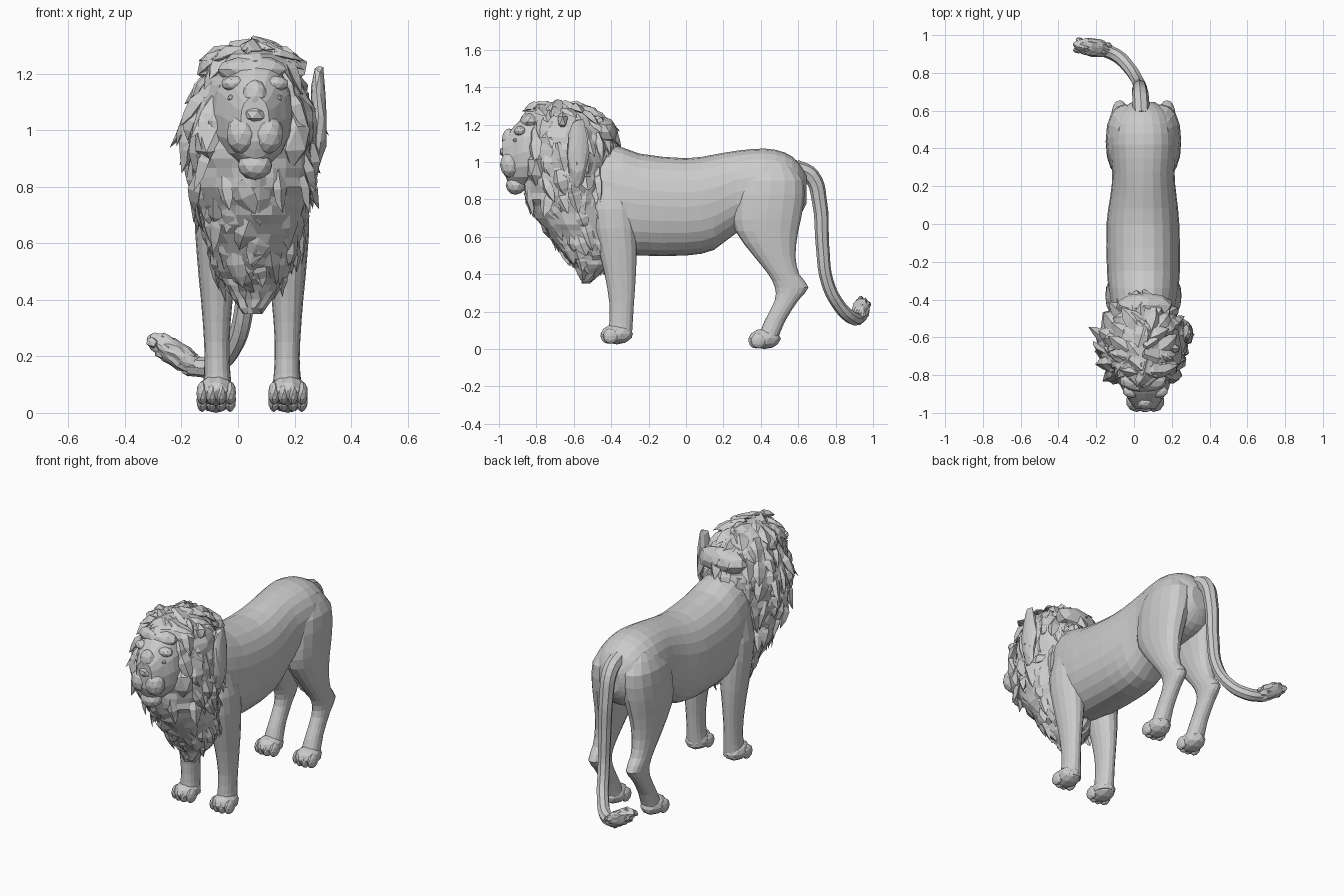
import bpy, bmesh, math, random
from mathutils import Vector, Matrix

if "Cube" in bpy.data.objects:
    bpy.data.objects.remove(bpy.data.objects["Cube"])

random.seed(4)
CX = 0.05  # body centre line


def finish(name, bm):
    bmesh.ops.recalc_face_normals(bm, faces=bm.faces)
    me = bpy.data.meshes.new(name)
    bm.to_mesh(me)
    bm.free()
    ob = bpy.data.objects.new(name, me)
    bpy.context.collection.objects.link(ob)
    return ob


def smooth_stations(st, n):
    """Catmull-Rom interpolation between stations."""
    out = []
    for i in range(len(st) - 1):
        a, b, c, d = st[max(i - 1, 0)], st[i], st[i + 1], st[min(i + 2, len(st) - 1)]
        for k in range(n):
            t = k / n
            out.append([0.5 * (2 * q + (r - p) * t + (2 * p - 5 * q + 4 * r - s) * t * t
                               + (3 * q - p - 3 * r + s) * t ** 3)
                        for p, q, r, s in zip(a, b, c, d)])
    return out + [list(st[-1])]


def loft(name, st, axis, sides=16, n=2, power=0.9, jitter=0.0):
    """Stations are (position on axis, low, high, x centre, half width)."""
    bm = bmesh.new()
    rings = []
    for t, lo, hi, xc, hw in smooth_stations(st, n):
        ring = []
        for k in range(sides):
            a = 2 * math.pi * k / sides
            c, s = math.cos(a), math.sin(a)
            u = math.copysign(abs(c) ** power, c) * hw + random.uniform(-jitter, jitter)
            v = (lo + hi) / 2 + math.copysign(abs(s) ** power, s) * (hi - lo) / 2
            v += random.uniform(-jitter, jitter)
            ring.append(bm.verts.new((xc + u, t, v) if axis == 'y' else (xc + u, v, t)))
        rings.append(ring)
    for r0, r1 in zip(rings, rings[1:]):
        for k in range(sides):
            j = (k + 1) % sides
            bm.faces.new((r0[k], r0[j], r1[j], r1[k]))
    bm.faces.new(rings[0])
    bm.faces.new(rings[-1])
    return finish(name, bm)


def blob(name, loc, size, rot=None, sub=2, jitter=0.0):
    bm = bmesh.new()
    bmesh.ops.create_icosphere(bm, subdivisions=sub, radius=1)
    for v in bm.verts:
        v.co *= 1 + random.uniform(-jitter, jitter)
    m = Matrix.Translation(loc) @ (rot or Matrix()) @ Matrix.Diagonal((*size, 1))
    bmesh.ops.transform(bm, matrix=m, verts=bm.verts)
    return finish(name, bm)


# Torso
loft("torso", [(-0.62, .62, 1.05, CX, .13), (-0.42, .52, 1.10, CX, .175), (-0.25, .50, 1.045, CX, .193),
               (0, .50, 1.02, CX - .003, .193), (.15, .53, 1.04, CX, .175), (.27, .62, 1.06, CX, .165),
               (.42, .64, 1.072, CX, .18), (.53, .66, 1.05, CX, .165), (.60, .70, 1.0, CX, .13),
               (.645, .78, .93, CX, .06)], 'y', sides=24)

# Legs and paws, both sides
for s, side in ((-1, "left"), (1, "right")):
    def leg(name, rows):
        loft(f"{name}_{side}", [(z, a, b, CX + s * dx, hw) for z, a, b, dx, hw in rows], 'z', sides=16)

    leg("front_leg", [(1.0, -.47, -.34, .09, .05), (.75, -.50, -.28, .12, .08), (.55, -.47, -.265, .122, .073),
                      (.40, -.435, -.268, .125, .056), (.25, -.41, -.278, .125, .045),
                      (.14, -.41, -.285, .123, .046), (.06, -.42, -.29, .123, .055)])
    leg("hind_leg", [(1.0, .38, .55, .075, .06), (.9, .28, .63, .09, .10), (.75, .25, .625, .105, .095),
                     (.63, .265, .60, .115, .08), (.5, .36, .585, .122, .062), (.4, .44, .605, .125, .05),
                     (.33, .475, .655, .125, .045), (.26, .475, .60, .125, .042),
                     (.15, .42, .53, .125, .045), (.05, .38, .49, .125, .055)])
    for pair, y0, z0 in (("front", -.37, .025), ("hind", .42, 0)):
        x = CX + s * .127
        blob(f"{pair}_paw_{side}", (x, y0, z0 + .055), (.066, .087, .055))
        for k in range(4):
            o = (k - 1.5) * .033
            blob(f"{pair}_toe_{side}_{k}", (x + o, y0 - .052 + abs(o) * .4, z0 + .045), (.021, .042, .042))

# Mane core
mane = loft("mane", [(1.31, -.74, -.62, .05, .04), (1.27, -.85, -.49, .05, .115), (1.19, -.88, -.41, .055, .17),
                     (1.1, -.875, -.385, .05, .21), (1.0, -.88, -.39, .045, .228), (.9, -.88, -.40, .045, .225),
                     (.8, -.855, -.41, .05, .21), (.7, -.80, -.38, .052, .19), (.6, -.725, -.36, .055, .165),
                     (.5, -.64, -.38, .055, .13), (.43, -.59, -.43, .052, .085),
                     (.35, -.555, -.515, .05, .025)], 'z', sides=20, n=3, power=1.0, jitter=.011)

# Mane locks: chunky tapering tufts flowing down over the core
bm = bmesh.new()
for f in mane.data.polygons:
    p, n = f.center, f.normal
    on_face = p.y < -.80 and p.z > .83 and abs(p.x - CX) < .14
    if on_face or p.z < .47 or random.random() < .6:
        continue
    flow = Vector((random.uniform(-.4, .4), random.uniform(-.1, .5), -1))
    d = (flow - n * flow.dot(n)).normalized()
    w = d.cross(n)
    length, width = random.uniform(.10, .19), random.uniform(.024, .045)
    thick = random.uniform(.010, .028) * (1 if p.z > .8 else .6)
    rings = []
    for t, k, lift in ((-.3, .5, -.010), (.15, 1, .004), (.45, .75, .004)):
        c = p + d * length * t + n * lift
        rings.append([bm.verts.new(c + w * width * k * a + n * thick * k * b)
                      for a, b in ((1, 0), (.2, 1), (-1, 0), (0, -1))])
    tip = bm.verts.new(p + d * length * .75 + n * random.uniform(-.005, .02))
    for r0, r1 in zip(rings, rings[1:]):
        for k in range(4):
            bm.faces.new((r0[k], r0[k - 1], r1[k - 1], r1[k]))
    bm.faces.new(rings[0])
    for k in range(4):
        bm.faces.new((rings[-1][k], rings[-1][k - 1], tip))
finish("mane_locks", bm)

# Head: skull with a narrower muzzle, brow, nose, lips and chin
HX = .06
loft("head", [(-.66, .92, 1.25, CX, .15), (-.80, .88, 1.25, CX, .145), (-.87, .87, 1.235, HX, .125),
              (-.92, .88, 1.19, HX, .095), (-.955, .90, 1.15, HX, .072), (-.98, .96, 1.12, HX, .05)], 'y')
blob("chin", (HX, -.91, .875), (.062, .055, .05), jitter=.03)
blob("nose_bridge", (HX, -.945, 1.12), (.045, .04, .06))
blob("nose", (HX, -.97, 1.055), (.042, .03, .03), sub=1)
blob("forehead", (CX, -.83, 1.215), (.125, .06, .05), jitter=.03)
for s, side in ((-1, "left"), (1, "right")):
    blob(f"muzzle_pad_{side}", (HX + s * .046, -.94, .985), (.056, .055, .07))
    blob(f"brow_{side}", (HX + s * .07, -.885, 1.165), (.05, .035, .028))
    blob(f"eye_{side}", (HX + s * .083, -.912, 1.115), (.017, .014, .013), sub=1)
    blob(f"cheek_{side}", (CX + s * .14, -.80, .97), (.075, .055, .10), sub=1, jitter=.12)
    blob(f"ear_{side}", (CX + s * .15, -.66, 1.22), (.05, .03, .05), sub=1)
# Side hair hanging over the mane, and the lifted curl at the nape
blob("side_lock_right", (.285, -.58, 1.05), (.03, .06, .19), jitter=.1)
blob("nape_curl", (.06, -.43, 1.16), (.15, .065, .08), jitter=.1)

# Tail
cu = bpy.data.curves.new("tail", 'CURVE')
cu.dimensions = '3D'
cu.bevel_depth = 1
cu.bevel_resolution = 2
cu.resolution_u = 5
cu.use_fill_caps = True
pts = [(.04, .58, .97, .045), (.035, .67, .925, .044), (.03, .715, .78, .04), (.03, .73, .55, .036),
       (.02, .755, .36, .034), (-.02, .82, .23, .034), (-.09, .89, .165, .036), (-.17, .925, .165, .035)]
sp = cu.splines.new('BEZIER')
sp.bezier_points.add(len(pts) - 1)
for b, (x, y, z, r) in zip(sp.bezier_points, pts):
    b.co, b.radius = (x, y, z), r
    b.handle_left_type = b.handle_right_type = 'AUTO'
tail = bpy.data.objects.new("tail", cu)
bpy.context.collection.objects.link(tail)
tail.select_set(True)
bpy.context.view_layer.objects.active = tail
bpy.ops.object.convert(target='MESH')
bpy.ops.object.shade_flat()

# Tail tuft: a shaggy clump of small lumps
a, b = Vector((-.14, .925, .16)), Vector((-.295, .947, .255))
rot = (b - a).to_track_quat('Z', 'Y').to_matrix().to_4x4()
blob("tail_tuft", (a + b) / 2, (.048, .046, .115), rot, sub=3, jitter=.1)
for k in range(14):
    ang, t = k * 2.4, k / 13
    off = rot @ Vector((.03 * math.cos(ang), .03 * math.sin(ang), 0))
    blob(f"tuft_lump_{k}", a.lerp(b, t) + off, (.017, .017, .026), rot, sub=1, jitter=.2)
